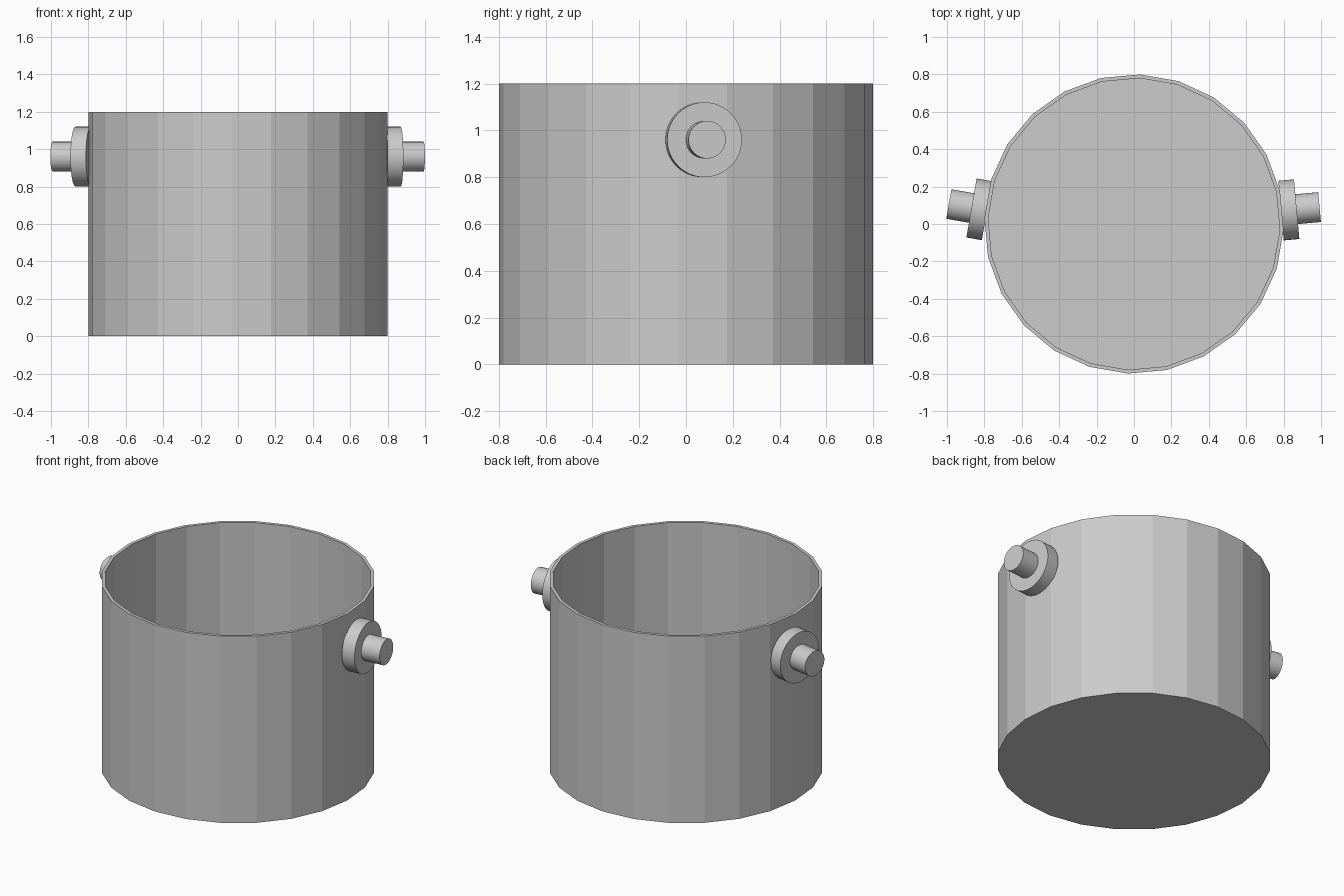
import bpy, bmesh
from math import sin, cos, pi, radians
from mathutils import Matrix, Vector

if "Cube" in bpy.data.objects:
    bpy.data.objects.remove(bpy.data.objects["Cube"])

steel = bpy.data.materials.new("grey_steel")
steel.use_nodes = True
grey = (0.6, 0.6, 0.6, 1)
steel.diffuse_color = grey
steel.node_tree.nodes["Principled BSDF"].inputs["Base Color"].default_value = grey


def lathe(name, profile, sides, start=0.0):
    """Revolve (radius, z) points around z and cap both ends."""
    bm = bmesh.new()
    rings = []
    for r, z in profile:
        angles = [start + 2 * pi * i / sides for i in range(sides)]
        rings.append([bm.verts.new((r * cos(a), r * sin(a), z)) for a in angles])
    for low, high in zip(rings, rings[1:]):
        for i in range(sides):
            j = (i + 1) % sides
            bm.faces.new((low[i], low[j], high[j], high[i]))
    bm.faces.new(rings[0][::-1])
    bm.faces.new(rings[-1])
    bmesh.ops.recalc_face_normals(bm, faces=bm.faces)
    mesh = bpy.data.meshes.new(name)
    bm.to_mesh(mesh)
    bm.free()
    mesh.materials.append(steel)
    obj = bpy.data.objects.new(name, mesh)
    bpy.context.collection.objects.link(obj)
    return obj


# Open faceted pot with a thin wall and floor
offset = radians(-2.3)
lathe("pot", [(0.8, 0), (0.8, 1.2), (0.78, 1.2), (0.78, 0.02)], 24, offset)

# Flanged pivot pins, each square to the wall facet it sits on
flanged_pin = [(0.16, -0.004), (0.16, 0.08), (0.08, 0.08), (0.08, 0.203)]
for name, side, facet in (("left_pin", 1, 5.2), ("right_pin", -1, 170.2)):
    pin = lathe(name, flanged_pin, 48)
    axis = Vector((cos(radians(facet)), sin(radians(facet)), 0))
    turn = axis.to_track_quat('Z', 'Y').to_matrix().to_4x4()
    pin.data.transform(Matrix.Translation((side * 0.79, 0.072, 0.96)) @ turn)
    bpy.ops.object.select_all(action='DESELECT')
    pin.select_set(True)
    bpy.context.view_layer.objects.active = pin
    bpy.ops.object.shade_smooth_by_angle(angle=radians(30))
